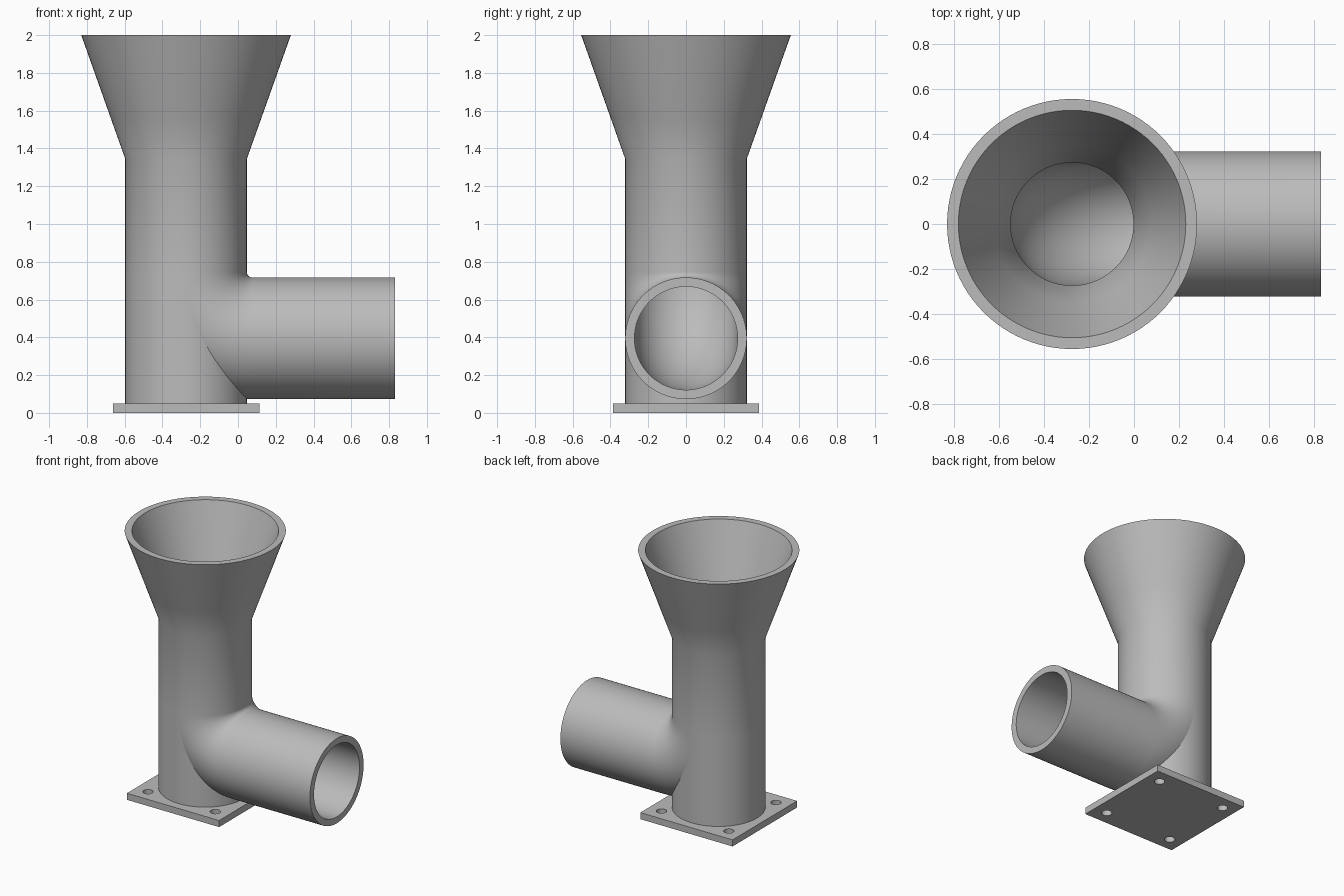
import bpy, bmesh
from math import sin, cos, pi, radians

if "Cube" in bpy.data.objects:
    bpy.data.objects.remove(bpy.data.objects["Cube"], do_unlink=True)

SEGS = 96
AXIS_X, OUTLET_Z = -0.275, 0.395     # upright axis and outlet axis
R_OUT, R_IN, BEND = 0.322, 0.273, 0.35
PLATE_TOP = 0.05

steel = bpy.data.materials.new("plain grey")
steel.use_nodes = True
grey = (0.5, 0.5, 0.5, 1)
steel.diffuse_color = grey
steel.node_tree.nodes["Principled BSDF"].inputs["Base Color"].default_value = grey


def finish(name, bm):
    bmesh.ops.recalc_face_normals(bm, faces=bm.faces)
    mesh = bpy.data.meshes.new(name)
    bm.to_mesh(mesh)
    bm.free()
    mesh.materials.append(steel)
    obj = bpy.data.objects.new(name, mesh)
    bpy.context.collection.objects.link(obj)
    return obj


def select(obj):
    bpy.ops.object.select_all(action='DESELECT')
    obj.select_set(True)
    bpy.context.view_layer.objects.active = obj


def smooth(obj):
    select(obj)
    bpy.ops.object.shade_smooth_by_angle(angle=radians(30))


def carve(obj, cutter):
    cutter.hide_render = True
    select(obj)
    mod = obj.modifiers.new("carve", 'BOOLEAN')
    mod.operation, mod.solver, mod.object = 'DIFFERENCE', 'EXACT', cutter
    bpy.ops.object.modifier_apply(modifier=mod.name)
    bpy.data.objects.remove(cutter, do_unlink=True)


def skin(name, rings, loop):
    """Join rings (x, z, turn, radius); loop closes last to first, otherwise cap."""
    bm = bmesh.new()
    rows = []
    for x, z, t, r in rings:
        angles = [2 * pi * i / SEGS for i in range(SEGS)]
        rows.append([bm.verts.new((x + r * cos(a) * cos(t), r * sin(a),
                                   z + r * cos(a) * sin(t))) for a in angles])
    for a, b in zip(rows, rows[1:] + rows[:1] if loop else rows[1:]):
        for i in range(SEGS):
            j = (i + 1) % SEGS
            bm.faces.new((a[i], a[j], b[j], b[i]))
    if not loop:
        bm.faces.new(rows[0])
        bm.faces.new(rows[-1])
    return finish(name, bm)


def bend_rings(radius, steps=20):
    """Quarter bend from the upright, then straight to the outlet."""
    cx, cz = AXIS_X + BEND, OUTLET_Z + BEND
    turns = [pi / 2 * i / steps for i in range(steps + 1)]
    return [(cx - BEND * cos(t), cz - BEND * sin(t), t, radius) for t in turns] + \
           [(0.83, OUTLET_Z, pi / 2, radius)]


def chute_side(radius, rim):
    mid = radius + (rim - radius) * 0.33
    hopper = [(2.0, rim), (1.561, mid), (1.345, radius)]
    return [(AXIS_X, z, 0, r) for z, r in hopper] + bend_rings(radius)


# Hopper, upright pipe, bend and outlet as one hollow shell
chute = skin("hopper_pipe", chute_side(R_OUT, 0.555) + chute_side(R_IN, 0.505)[::-1], True)
smooth(chute)

# Support column under the bend, hollowed where the bore passes through
column = skin("support_column", [(AXIS_X, PLATE_TOP, 0, R_OUT),
                                 (AXIS_X, OUTLET_Z + BEND, 0, R_OUT)], False)
mid_wall = (R_OUT + R_IN) / 2
bore = skin("bore_cutter", [(AXIS_X, 1.0, 0, mid_wall)] + bend_rings(mid_wall), False)
carve(column, bore)
smooth(column)

# Square base plate with a bolt hole near each corner
bm = bmesh.new()
bmesh.ops.create_cube(bm, size=1)
bmesh.ops.scale(bm, vec=(0.775, 0.775, PLATE_TOP), verts=bm.verts)
bmesh.ops.translate(bm, vec=(AXIS_X, 0, PLATE_TOP / 2), verts=bm.verts)
plate = finish("base_plate", bm)
for sx in (-1, 1):
    for sy in (-1, 1):
        bm = bmesh.new()
        bmesh.ops.create_cone(bm, cap_ends=True, segments=32, radius1=0.036,
                              radius2=0.036, depth=0.2)
        bmesh.ops.translate(bm, vec=(AXIS_X + sx * 0.283, sy * 0.283, 0), verts=bm.verts)
        carve(plate, finish("hole_cutter", bm))
smooth(plate)
